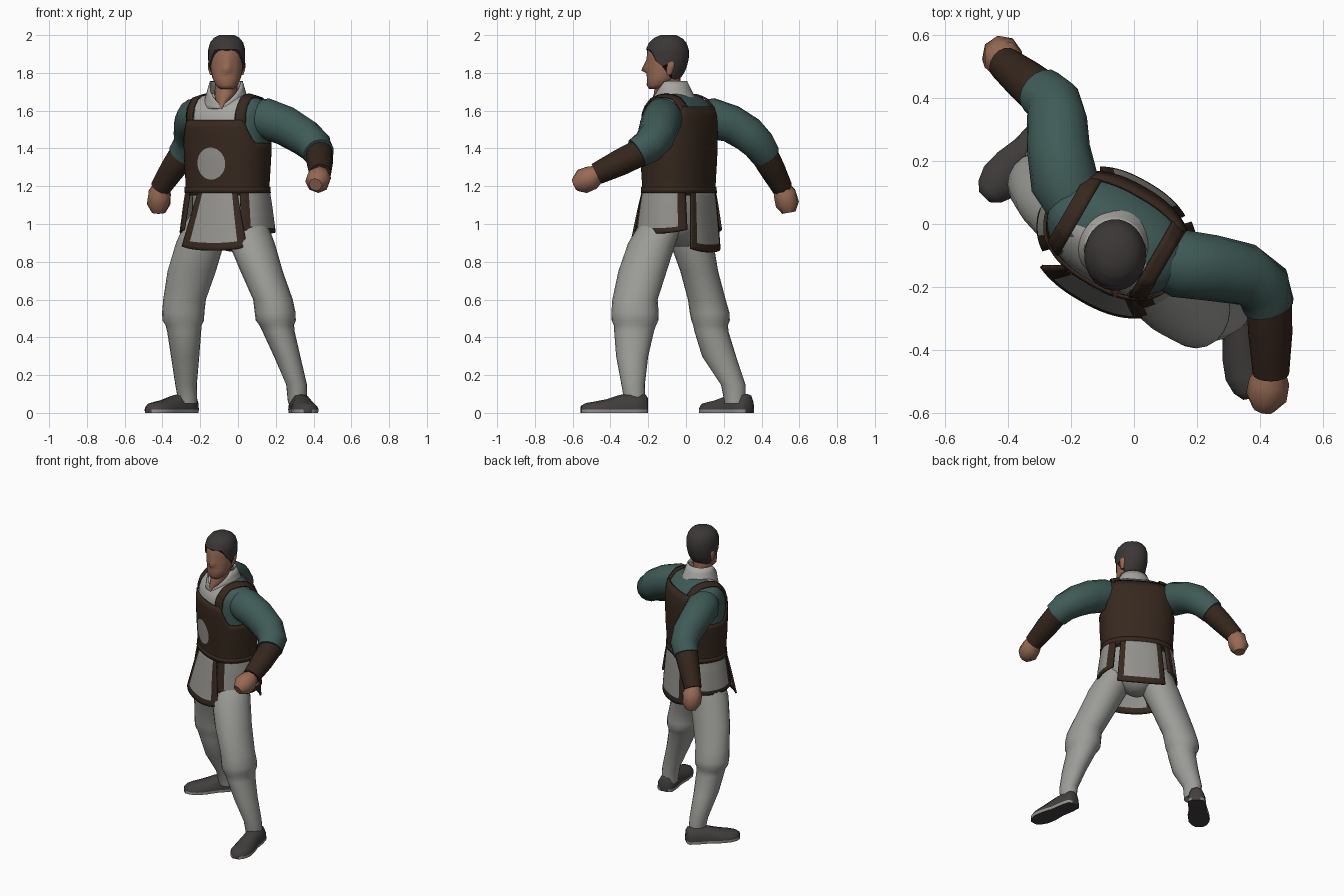
import bpy, bmesh, math
from mathutils import Vector, Matrix

if "Cube" in bpy.data.objects:
    bpy.data.objects.remove(bpy.data.objects["Cube"])

def mat(name, r, g, b):
    m = bpy.data.materials.new(name)
    m.diffuse_color = (r, g, b, 1)
    m.use_nodes = True
    m.node_tree.nodes["Principled BSDF"].inputs["Base Color"].default_value = m.diffuse_color
    return m

TEAL = mat("teal shirt", .050, .105, .096)
BROWN = mat("brown leather", .037, .021, .013)
DARK = mat("dark cuff leather", .035, .019, .012)
PANTS = mat("grey cloth", .330, .335, .310)
LIGHT = mat("pale collar", .390, .385, .360)
PANEL = mat("panel grey", .290, .285, .265)
SKIN = mat("skin", .310, .145, .088)
HAIR = mat("hair", .045, .038, .038)
SHOE = mat("shoe", .055, .048, .048)

# Torso parts are modelled facing -y, then turned with this matrix
TURN = Matrix.Translation((-.055, -.038, 0)) @ Matrix.Rotation(math.radians(-30), 4, 'Z')

def interp(tab, z):
    if z <= tab[0][0]:
        return tab[0][1:]
    for p, q in zip(tab, tab[1:]):
        if z <= q[0]:
            t = (z - p[0]) / (q[0] - p[0])
            return [a + (b - a) * t for a, b in zip(p[1:], q[1:])]
    return tab[-1][1:]

def surf(name, f, nu, nv, mats, rule=None, closed=True, caps=True, thick=0, mw=None, angle=50):
    """Grid surface from f(u, v); rule(u, v, centre) picks the material."""
    bm = bmesh.new()
    cols = nu if closed else nu + 1
    g = [[bm.verts.new(f(i / nu, j / nv)) for i in range(cols)] for j in range(nv + 1)]
    for j in range(nv):
        for i in range(nu):
            k = (i + 1) % cols
            face = bm.faces.new((g[j][i], g[j][k], g[j + 1][k], g[j + 1][i]))
            if rule:
                face.material_index = rule((i + .5) / nu, (j + .5) / nv, face.calc_center_median())
    if closed and caps:
        bm.faces.new(g[0][::-1])
        bm.faces.new(g[-1])
    bmesh.ops.recalc_face_normals(bm, faces=bm.faces)
    me = bpy.data.meshes.new(name)
    bm.to_mesh(me)
    bm.free()
    for m in mats:
        me.materials.append(m)
    ob = bpy.data.objects.new(name, me)
    bpy.context.collection.objects.link(ob)
    if mw:
        ob.matrix_world = mw
    if thick:
        s = ob.modifiers.new("thickness", 'SOLIDIFY')
        s.thickness, s.offset = thick, 0
    bpy.ops.object.select_all(action='DESELECT')
    bpy.context.view_layer.objects.active = ob
    ob.select_set(True)
    bpy.ops.object.shade_smooth_by_angle(angle=math.radians(angle))
    return ob

def stack(name, rings, m, n=20, mw=None):
    """Horizontal ellipses (z, x, y, rx, ry)."""
    k = len(rings) - 1
    def f(u, v):
        z, x, y, rx, ry = rings[round(v * k)]
        a = u * math.tau
        return (x + rx * math.cos(a), y + ry * math.sin(a), z)
    return surf(name, f, n, k, [m], mw=mw)

def tube(name, path, m, n=16):
    """Round tube along points (x, y, z, radius)."""
    pts = [Vector(p[:3]) for p in path]
    k = len(pts) - 1
    def f(u, v):
        i = round(v * k)
        q = (pts[min(i + 1, k)] - pts[max(i - 1, 0)]).to_track_quat('Z', 'Y')
        a, r = u * math.tau, path[i][3]
        return pts[i] + q @ Vector((r * math.cos(a), r * math.sin(a), 0))
    return surf(name, f, n, k, [m])

# Torso section: z, half width, half depth
TORSO = [(.85, .222, .172), (1.1, .218, .160), (1.2, .213, .153), (1.35, .222, .162), (1.5, .226, .165),
         (1.58, .232, .155), (1.62, .230, .135), (1.66, .205, .10), (1.69, .10, .06)]
POW = .85

def skin_pt(t, z, off=0):
    a, b = interp(TORSO, z)
    c, s = math.cos(t), math.sin(t)
    return ((a + off) * math.copysign(abs(c) ** POW, c), (b + off) * math.copysign(abs(s) ** POW, s), z)

def depth(x, z, off):
    a, b = interp(TORSO, z)
    c = min(1, abs(x) / (a + off)) ** (1 / POW)
    return (b + off) * math.sqrt(max(0, 1 - c * c)) ** POW

# Shirt with pale front
surf("shirt", lambda u, v: skin_pt(u * math.tau, 1.15 + .54 * v), 64, 27, [TEAL, LIGHT],
     lambda u, v, c: int(c.y < -.03 and abs(c.x) < .13 and c.z > 1.5), mw=TURN)

# Leather apron: taller at chest and back, low under the arms
def apron(u, v):
    t = u * math.tau
    k = min(1, max(0, (.90 - abs(math.cos(t))) / .22))
    top = 1.43 + k * ((1.55 if math.sin(t) < 0 else 1.62) - 1.43)
    return skin_pt(t, 1.15 + (top - 1.15) * v, .010)
surf("apron", apron, 64, 10, [BROWN], caps=False, thick=.010, mw=TURN)
surf("belt", lambda u, v: skin_pt(u * math.tau, 1.165 + .03 * v, .014), 48, 1, [BROWN],
     caps=False, thick=.012, mw=TURN)

# Shoulder straps lying on the shirt
for side in (-1, 1):
    def strap(u, v):
        x = .13 + .05 * u
        y = -depth(x, 1.53, .006) * math.cos(math.pi * v)
        lo, hi = 1.52, 1.69
        for _ in range(20):
            m = (lo + hi) / 2
            lo, hi = (m, hi) if depth(x, m, .006) > abs(y) else (lo, m)
        return (side * x, y, lo + .003)
    surf("shoulder_strap", strap, 3, 36, [BROWN], closed=False, thick=.008, mw=TURN)

# Round chest emblem plate
def disc(u, v):
    r = .085 * max(v, .02)
    x, z = r * math.cos(u * math.tau), 1.32 + r * math.sin(u * math.tau)
    return (x, -depth(x, z, .010) - .009, z)
surf("chest_disc", disc, 28, 4, [PANEL], mw=TURN)

# Skirt flaps with a leather border
def flap(name, mid, top, bot, zb, flare):
    def f(u, v):
        t = math.radians(mid + (2 * u - 1) * (top + (bot - top) * v))
        z = 1.17 + (zb - 1.17) * v - .02 * v * (1 - (2 * u - 1) ** 2)
        return skin_pt(t, z, .010 + flare * v)
    surf(name, f, 20, 16, [BROWN, PANEL], lambda u, v, c: int(.14 < u < .86 and v < .86),
         closed=False, thick=.012, mw=TURN)
flap("front_flap", -82, 27, 39, .88, .050)
flap("back_flap", 90, 31, 36, .87, .010)
flap("right_side_flap", -1, 50, 49, .97, .022)
flap("left_side_flap", 180, 50, 49, .97, .022)

# Trousers
stack("hips", [(.88, 0, 0, .05, .05), (.93, 0, 0, .13, .11), (1.0, 0, 0, .20, .15), (1.18, 0, 0, .20, .145)],
      PANTS, 32, TURN)
stack("front_leg", [(.05, .315, -.27, .05, .055), (.15, .31, -.28, .055, .062), (.3, .26, -.285, .07, .085),
    (.43, .215, -.275, .085, .105), (.465, .205, -.27, .092, .112), (.49, .2, -.27, .106, .124),
    (.53, .197, -.27, .108, .125), (.6, .185, -.27, .105, .12), (.75, .125, -.23, .112, .128),
    (.9, .072, -.18, .122, .126), (1.0, .045, -.13, .11, .115), (1.08, .03, -.09, .08, .08)], PANTS)
stack("back_leg", [(.05, -.265, .26, .05, .055), (.15, -.275, .25, .057, .065), (.3, -.28, .175, .075, .09),
    (.43, -.285, .135, .09, .09), (.465, -.288, .13, .096, .092), (.49, -.29, .13, .11, .102),
    (.53, -.29, .125, .112, .105), (.6, -.283, .11, .113, .1), (.75, -.245, .07, .128, .1),
    (.9, -.20, .03, .128, .115), (1.0, -.17, .015, .115, .11), (1.08, -.14, .01, .09, .09)], PANTS)

# Shoes: rows of (length, half width, height)
ROWS = [(0, .028, .085), (.04, .05, .1), (.2, .056, .105), (.42, .055, .095), (.62, .066, .072), (.8, .066, .06),
        (.93, .048, .052), (1, .022, .038)]
SECT = [(-1, 0), (-1.04, .018), (-.95, .55), (-.6, .92), (0, 1), (.6, .92), (.95, .55), (1.04, .018), (1, 0)]
def shoe(name, heel, toe):
    h, d = Vector((*heel, 0)), Vector((*toe, 0)) - Vector((*heel, 0))
    side = d.normalized().cross(Vector((0, 0, 1)))
    def f(u, v):
        t, w, ht = ROWS[round(v * 7)]
        x, z = SECT[round(u * 9)]
        p = h + d * t + side * x * w
        p.z = z if z == .018 else z * ht
        return p
    surf(name, f, 9, 7, [SHOE, PANEL], lambda u, v, c: int(.002 < c.z < .018), angle=60)
shoe("front_shoe", (.315, -.205), (.37, -.555))
shoe("back_shoe", (-.235, .335), (-.475, .085))

# Arms: sleeve, leather cuff, fist
tube("front_sleeve", [(.05, -.10, 1.57, .08), (.14, -.125, 1.56, .108), (.25, -.14, 1.52, .105), (.35, -.16, 1.46, .1),
    (.41, -.20, 1.41, .092), (.428, -.26, 1.375, .082)], TEAL)
tube("front_cuff", [(.43, -.23, 1.385, .07), (.43, -.27, 1.365, .072), (.433, -.35, 1.325, .07),
    (.435, -.475, 1.265, .058)], DARK)
tube("front_fist", [(.435, -.46, 1.27, .045), (.43, -.50, 1.245, .064), (.42, -.55, 1.225, .066),
    (.41, -.588, 1.208, .036)], SKIN, 8)
tube("back_sleeve", [(-.19, .04, 1.57, .08), (-.22, .13, 1.56, .108), (-.24, .24, 1.53, .1), (-.245, .33, 1.475, .096),
    (-.255, .385, 1.42, .088), (-.295, .42, 1.365, .08)], TEAL)
tube("back_cuff", [(-.28, .405, 1.385, .066), (-.30, .42, 1.357, .073), (-.35, .46, 1.285, .067),
    (-.412, .51, 1.19, .055)], DARK)
tube("back_fist", [(-.405, .50, 1.20, .045), (-.415, .522, 1.16, .064), (-.42, .537, 1.105, .064),
    (-.42, .545, 1.06, .036)], SKIN, 8)

# Neck and collar with a front opening
stack("neck", [(1.61, -.09, -.12, .015, .065), (1.65, -.08, -.11, .04, .073), (1.69, -.064, -.098, .06, .072),
    (1.78, -.06, -.095, .06, .065)], SKIN)
def collar(u, v):
    t = u * math.tau - math.pi / 2 - .2
    k = min(1, abs((u + .5) % 1 - .5) / .22)
    top = 1.625 + .13 * k
    z = 1.61 + (top - 1.61) * v
    r = .125 - .04 * (z - 1.61) / .14
    return (-.062 + r * math.cos(t), -.052 - .2 * (z - 1.61) + r * math.sin(t), z)
surf("collar", lambda u, v: collar((u + .5) % 1, v), 32, 4, [LIGHT], caps=False, thick=.008)

# Head: z, half width, front y, back y, nose push
HEAD = [(1.715, .035, -.195, -.13, 0), (1.735, .058, -.208, -.09, 0), (1.775, .076, -.207, -.035, 0),
        (1.798, .08, -.206, -.02, .004), (1.812, .083, -.206, -.012, .03), (1.83, .086, -.206, -.005, .024),
        (1.872, .089, -.203, .006, .006), (1.92, .089, -.205, .006, 0), (1.955, .079, -.188, -.008, 0),
        (1.98, .058, -.16, -.03, 0), (1.993, .03, -.125, -.06, 0)]
def head_pt(t, z, off=0):
    a, yf, yb, nose = interp(HEAD, z)
    y = (yf + yb) / 2 + ((yb - yf) / 2 + off) * math.sin(t)
    return (-.06 + (a + off) * math.cos(t), y - (nose if math.sin(t) < -.99 else 0), z)
surf("head", lambda u, v: head_pt(u * math.tau, HEAD[round(v * 10)][0]), 24, 10, [SKIN], angle=80)

# Cropped hair shell with a stepped hairline
HAIRLINE = [(-1, 1.925), (-.75, 1.92), (-.5, 1.86), (-.1, 1.83), (.05, 1.85), (.3, 1.83), (.5, 1.77), (1, 1.76)]
def hair(u, v):
    t = u * math.tau
    zb = interp(HAIRLINE, math.sin(t))[0]
    p = head_pt(t, zb + (1.993 - zb) * v, .009)
    return (p[0], p[1], p[2] + .007 * v)
surf("hair", hair, 36, 12, [HAIR])
for s in (-1, 1):
    stack("ear", [(1.79, -.06 + s * .08, -.09, .008, .012), (1.82, -.06 + s * .086, -.085, .012, .02),
        (1.85, -.06 + s * .088, -.08, .012, .022), (1.865, -.06 + s * .086, -.08, .006, .012)], SKIN, 10)
